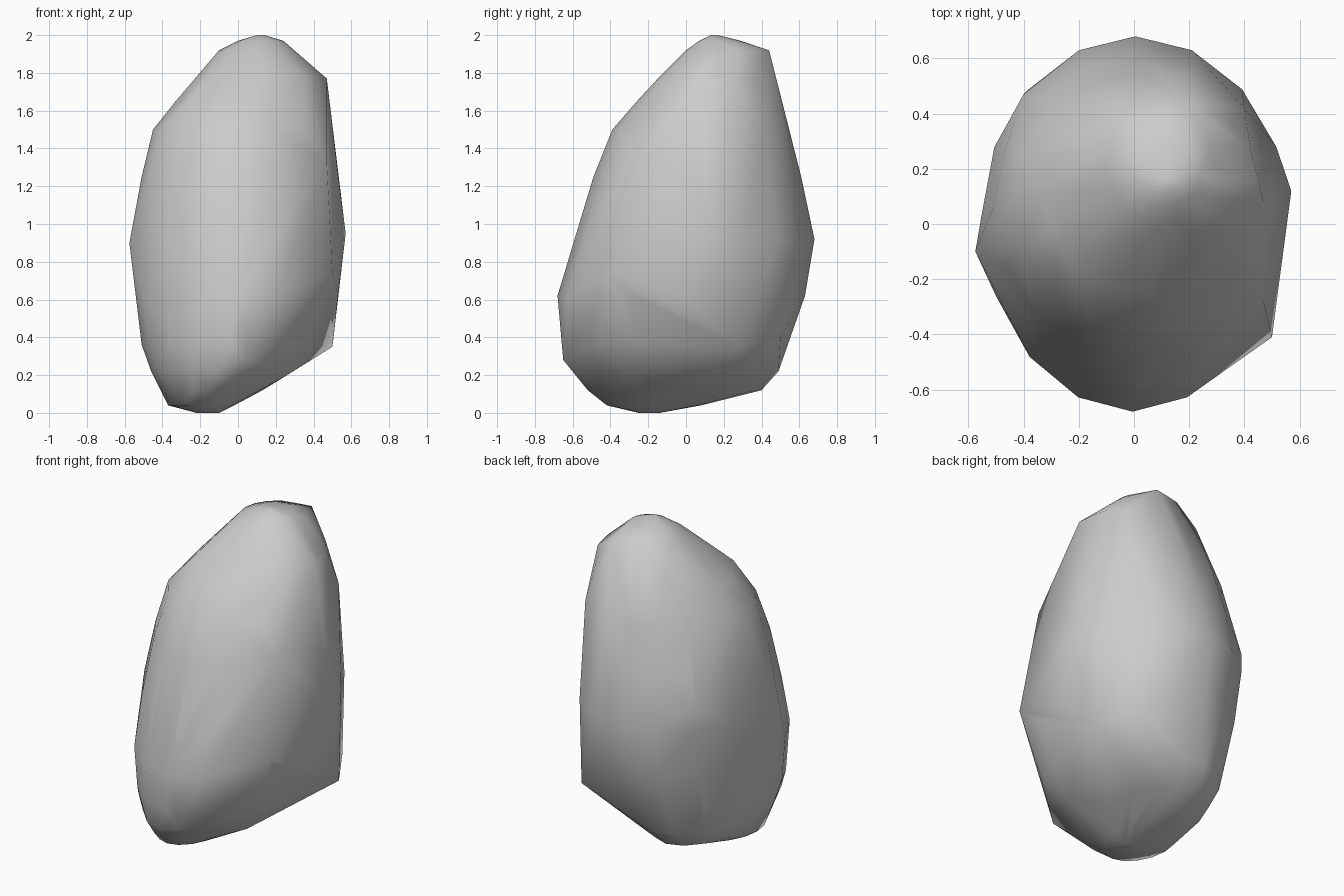
import bpy
import bmesh
from math import cos, sin, tau, copysign

cube = bpy.data.objects.get("Cube")
if cube:
    bpy.data.objects.remove(cube, do_unlink=True)

# Horizontal slices of the boulder: height, left/right limits, front/back limits
SLICES = [
    (0.0, -0.22, -0.1, -0.25, -0.14),
    (0.04, -0.37, -0.02, -0.42, 0.08),
    (0.12, -0.41, 0.13, -0.52, 0.4),
    (0.22, -0.46, 0.24, -0.6, 0.49),
    (0.36, -0.51, 0.42, -0.64, 0.53),
    (0.62, -0.54, 0.53, -0.68, 0.63),
    (0.92, -0.55, 0.56, -0.59, 0.68),
    (1.25, -0.51, 0.53, -0.49, 0.61),
    (1.5, -0.45, 0.49, -0.39, 0.54),
    (1.65, -0.33, 0.47, -0.26, 0.49),
    (1.78, -0.21, 0.45, -0.14, 0.45),
    (1.92, -0.1, 0.29, 0.0, 0.42),
    (1.97, 0.0, 0.24, 0.07, 0.29),
    (2.0, 0.1, 0.14, 0.13, 0.17),
]

# Corners that stand out from the rounded slices
CORNERS = [
    (0.5, 0.28, 0.35),
    (0.37, 0.5, 0.4),
    (0.26, -0.28, 0.2),
    (0.05, -0.65, 0.28),
    (0.5, -0.41, 0.74),
    (0.47, -0.28, 1.33),
    (0.47, 0.08, 1.77),
    (0.57, 0.12, 0.95),
    (-0.575, -0.1, 0.9),
    (-0.4, 0.47, 1.05),
    (0.4, 0.42, 1.5),
    (0.2, 0.44, 1.92),
    (-0.13, 0.39, 1.81),
    (-0.22, -0.15, 1.7),
    (-0.38, -0.46, 0.55),
    (-0.38, -0.44, 0.32),
]
SIDES = 16


def taper(value):
    """Slightly pointed circle coordinate."""
    return copysign(abs(value) ** 1.04, value)


# Boulder skin wrapped around the slices and corners
bm = bmesh.new()
for z, left, right, front, back in SLICES:
    for i in range(SIDES):
        a = tau * i / SIDES
        x = (left + right) / 2 + taper(cos(a)) * (right - left) / 2
        y = (front + back) / 2 + taper(sin(a)) * (back - front) / 2
        bm.verts.new((x, y, z))
for corner in CORNERS:
    bm.verts.new(corner)
hull = bmesh.ops.convex_hull(bm, input=bm.verts[:])
inner = {g for g in hull["geom_interior"] + hull["geom_unused"]
         if isinstance(g, bmesh.types.BMVert)}
bmesh.ops.delete(bm, geom=list(inner), context="VERTS")
bmesh.ops.recalc_face_normals(bm, faces=bm.faces[:])
for face in bm.faces:
    face.smooth = True

mesh = bpy.data.meshes.new("boulder")
bm.to_mesh(mesh)
bm.free()
boulder = bpy.data.objects.new("boulder", mesh)
bpy.context.collection.objects.link(boulder)

# Plain stone colour
stone = bpy.data.materials.new("stone_grey")
stone.use_nodes = True
stone.diffuse_color = (0.6, 0.6, 0.6, 1)
stone.node_tree.nodes["Principled BSDF"].inputs["Base Color"].default_value = (0.6, 0.6, 0.6, 1)
mesh.materials.append(stone)
